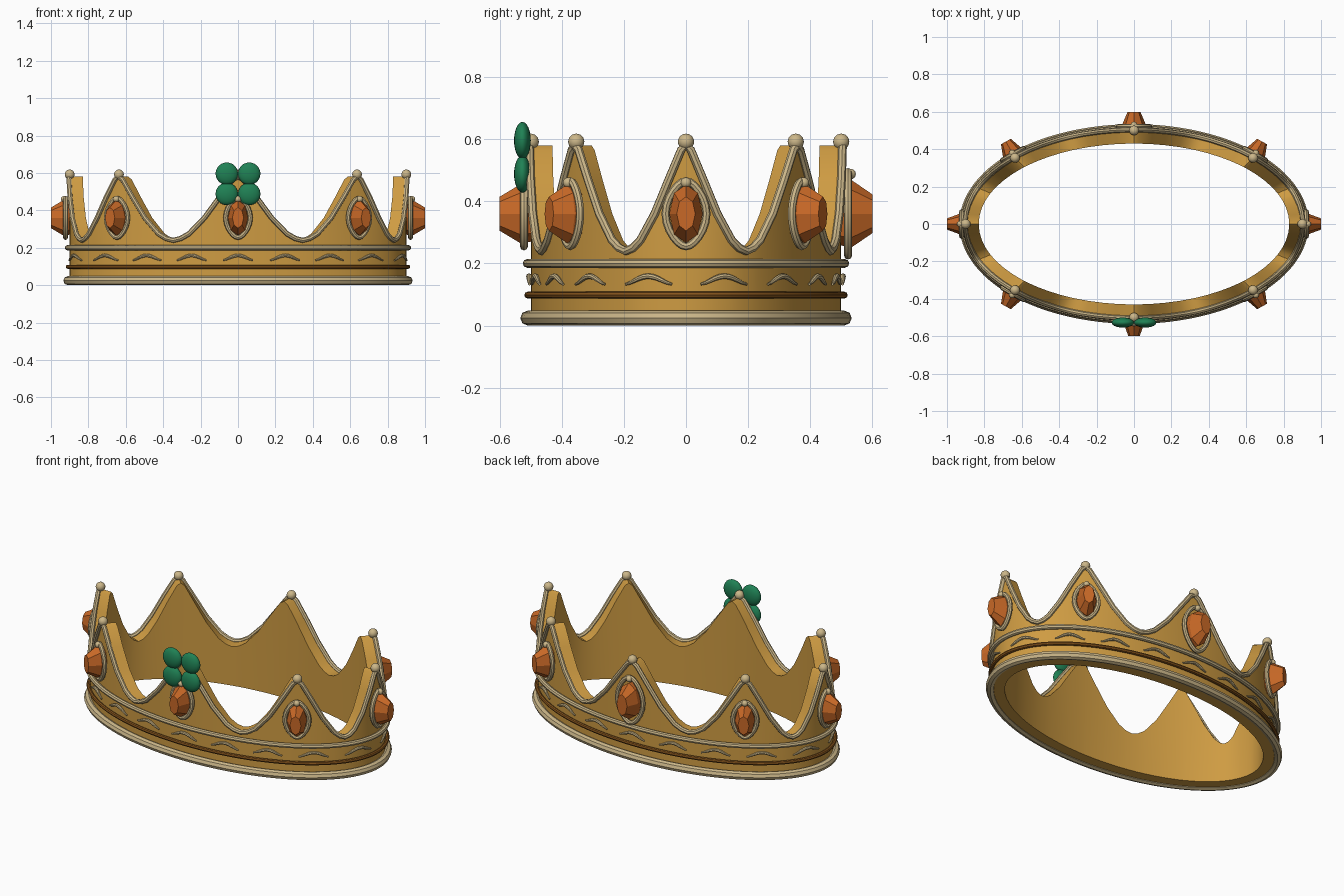
import bpy, bmesh, math
from mathutils import Vector

cube = bpy.data.objects.get("Cube")
if cube:
    bpy.data.objects.remove(cube, do_unlink=True)

RX, RY, WALL = 0.9, 0.5, 0.07
SPIKES = 8
# Half of one spike: share of the half pitch, height
PROFILE = [(0, .58), (.08, .565), (.28, .47), (.51, .36), (.75, .275), (.88, .25), (1, .24)]


def material(name, rgb, metallic=0.0):
    m = bpy.data.materials.new(name)
    m.use_nodes = True
    m.diffuse_color = (*rgb, 1)
    m.node_tree.nodes["Principled BSDF"].inputs["Base Color"].default_value = (*rgb, 1)
    return m


gold = material("gold", (.62, .33, .055))
pale_gold = material("pale gold", (.6, .47, .25))
bronze = material("dark bronze", (.24, .09, .012))
orange = material("orange gem", (.58, .14, .02))
yellow = material("yellow facet", (.74, .48, .16))
green = material("leaf green", (.014, .22, .09))


def at(angle, u=0.0, z=0.0, out=0.0):
    """Point near the oval wall: u along it, out away from it; angle 0 is the front."""
    s, c = math.sin(angle), math.cos(angle)
    normal = Vector((s / RX, -c / RY, 0)).normalized()
    tangent = Vector((-normal.y, normal.x, 0))
    return Vector((RX * s, -RY * c, z)) + normal * out + tangent * u


def add_object(name, mesh, *mats, smooth=True):
    ob = bpy.data.objects.new(name, mesh)
    bpy.context.collection.objects.link(ob)
    mesh.materials.clear()
    for m in mats:
        mesh.materials.append(m)
    if smooth:
        bpy.ops.object.select_all(action='DESELECT')
        ob.select_set(True)
        bpy.context.view_layer.objects.active = ob
        bpy.ops.object.shade_smooth_by_angle(angle=math.radians(40))
    return ob


def tube(name, points, radius, mat, closed=True, taper=False):
    curve = bpy.data.curves.new(name, 'CURVE')
    curve.dimensions = '3D'
    curve.bevel_depth = radius
    curve.bevel_resolution = 2
    curve.use_fill_caps = True
    sp = curve.splines.new('POLY')
    sp.points.add(len(points) - 1)
    for i, (p, co) in enumerate(zip(sp.points, points)):
        p.co = (*co, 1)
        if taper:
            p.radius = .45 + .55 * math.sin(math.pi * i / (len(points) - 1))
    sp.use_cyclic_u = closed
    temp = bpy.data.objects.new("temp", curve)
    bpy.context.collection.objects.link(temp)
    bpy.context.view_layer.update()
    mesh = bpy.data.meshes.new_from_object(
        temp.evaluated_get(bpy.context.evaluated_depsgraph_get()))
    bpy.data.objects.remove(temp)
    return add_object(name, mesh, mat)


def ball(name, centre, size, mat):
    bm = bmesh.new()
    bmesh.ops.create_uvsphere(bm, u_segments=20, v_segments=12, radius=1)
    for v in bm.verts:
        v.co = Vector(a * b for a, b in zip(v.co, size)) + Vector(centre)
    mesh = bpy.data.meshes.new(name)
    bm.to_mesh(mesh)
    bm.free()
    return add_object(name, mesh, mat)


# Spiked outline running round the wall
pitch = 2 * math.pi / SPIKES
outline = []
for i in range(SPIKES):
    outline += [(pitch * (i + t / 2), z) for t, z in PROFILE]
    outline += [(pitch * (i + 1 - t / 2), z) for t, z in PROFILE[-2:0:-1]]

# Wall
bm = bmesh.new()
columns = []
for a, z in outline:
    s, c = math.sin(a), -math.cos(a)
    inner, inner_y = RX - WALL, RY - WALL
    columns.append([bm.verts.new(p) for p in (
        (RX * s, RY * c, .01), (RX * s, RY * c, z),
        (inner * s, inner_y * c, z), (inner * s, inner_y * c, .01))])
for i, col in enumerate(columns):
    nxt = columns[(i + 1) % len(columns)]
    for k in range(4):
        j = (k + 1) % 4
        bm.faces.new((col[k], nxt[k], nxt[j], col[j]))
bmesh.ops.recalc_face_normals(bm, faces=bm.faces)
wall_mesh = bpy.data.meshes.new("crown_wall")
bm.to_mesh(wall_mesh)
bm.free()
add_object("crown_wall", wall_mesh, gold)

# Trim along the spikes, and the rings round the band
tube("spike_trim", [at(a, z=z, out=.004) for a, z in outline], .014, pale_gold)
for name, z, out, radius, mat in (("base_ring", .024, .01, .024, pale_gold),
                                  ("upper_ring", .2, .012, .014, pale_gold),
                                  ("middle_ring", .098, .01, .011, bronze)):
    tube(name, [at(2 * math.pi * i / 96, z=z, out=out) for i in range(96)], radius, mat)

# Small arches spaced evenly along the oval
ARCHES, STEPS = 18, 1440
lengths = [0.0]
for i in range(STEPS):
    a = 2 * math.pi * i / STEPS
    lengths.append(lengths[-1] + (at(a + 2 * math.pi / STEPS) - at(a)).length)
for n in range(ARCHES):
    goal = lengths[-1] * n / ARCHES
    a = 2 * math.pi * next(i for i, d in enumerate(lengths) if d >= goal - 1e-6) / STEPS
    pts = []
    for i in range(11):
        u = (i / 5 - 1) * .08
        da = u / (lengths[1] * STEPS / (2 * math.pi)) * 1.0
        speed = math.hypot(RX * math.cos(a), RY * math.sin(a))
        da = u / speed
        pts.append(at(a + da, z=.133 + .026 * math.cos(u / .08 * math.pi / 2) ** 1.5, out=.006))
    tube("band_arch", pts, .009, pale_gold, closed=False, taper=True)


def gem(name, angle, scale):
    """Eight-sided cut stone with a flat table."""
    bm = bmesh.new()
    rings = []
    for w, h, out in ((.052, .09, 0), (.054, .094, .035), (.03, .055, .1)):
        rings.append([bm.verts.new(at(angle, w * scale * math.sin(k * math.pi / 4),
                                      .36 + h * scale * math.cos(k * math.pi / 4), out))
                      for k in range(8)])
    bm.faces.new(rings[0])
    bm.faces.new(rings[2])
    for low, high in zip(rings, rings[1:]):
        for k in range(8):
            j = (k + 1) % 8
            f = bm.faces.new((low[k], low[j], high[j], high[k]))
            f.material_index = int(high is rings[2] and k in (1, 4, 6))
    bmesh.ops.recalc_face_normals(bm, faces=bm.faces)
    mesh = bpy.data.meshes.new(name)
    bm.to_mesh(mesh)
    bm.free()
    add_object(name, mesh, orange, yellow, smooth=False)


# Tip balls, gems and their pointed frames
for i in range(SPIKES):
    a = pitch * i
    scale = 1.28 if i == SPIKES // 2 else 1.0
    ball("tip_ball", at(a, z=.592), (.026,) * 3, pale_gold)
    gem("gem", a, 1 + (scale - 1) * .5)
    frame = []
    for k in range(24):
        b = 2 * math.pi * k / 24
        width = .066 * math.sin(b) * (1 - .25 * math.cos(b) ** 2)
        frame.append(at(a, width * scale, .36 + .105 * math.cos(b) * scale, .022))
    tube("gem_frame", frame, .013, pale_gold)
    ball("frame_bead", at(a, z=.36 + .1 * scale, out=.03), (.017,) * 3, pale_gold)

# Four-leaf ornament on the front spike
for x in (-.06, .06):
    for z in (.488, .596):
        ball("clover_leaf", (x, -.527, z), (.06, .027, .06), green)
